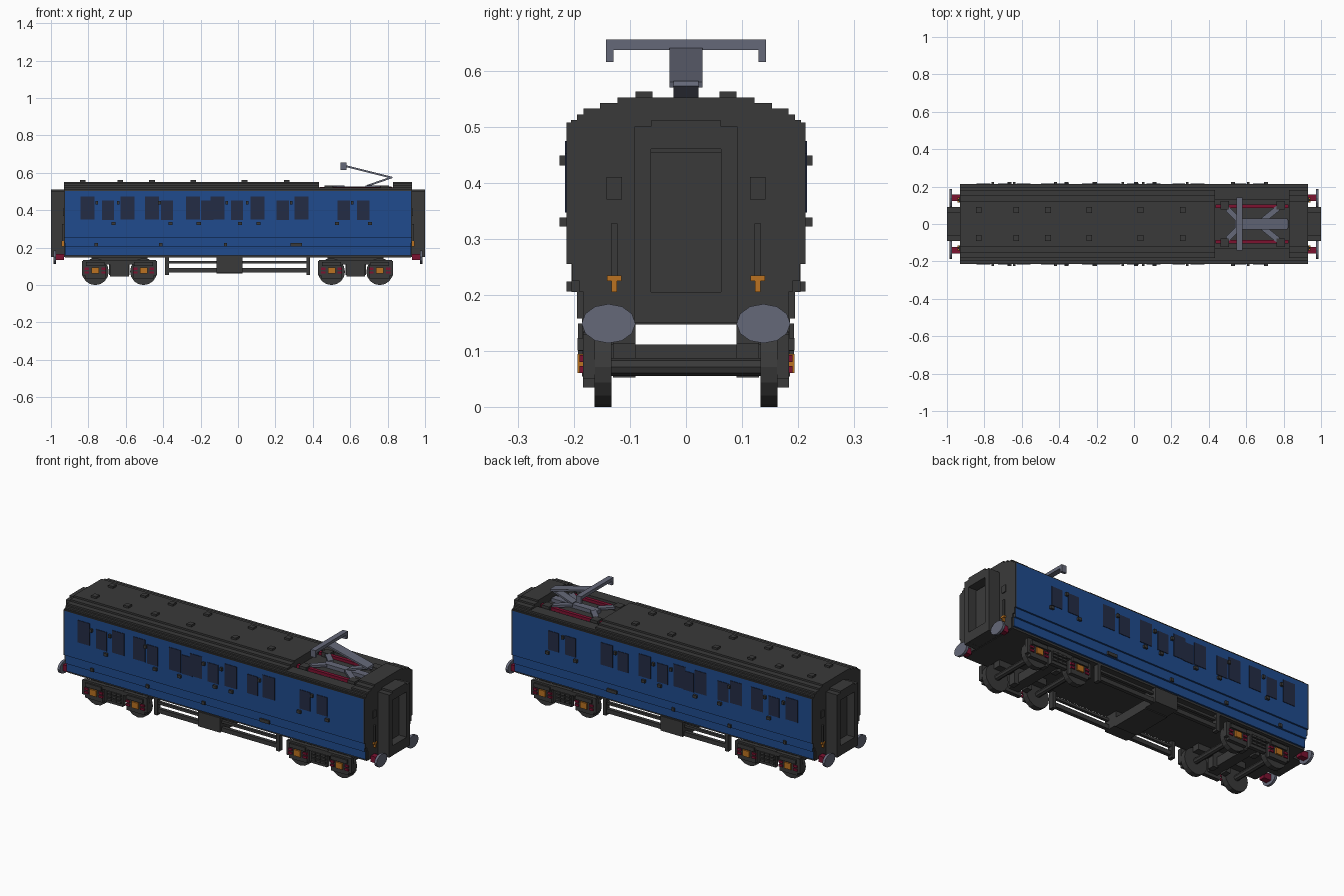
import bpy, bmesh, math
from mathutils import Matrix, Vector

default_cube = bpy.data.objects.get("Cube")
if default_cube:
    bpy.data.objects.remove(default_cube, do_unlink=True)


def material(name, rgb):
    m = bpy.data.materials.new(name)
    m.use_nodes = True
    m.diffuse_color = (*rgb, 1)
    m.node_tree.nodes["Principled BSDF"].inputs["Base Color"].default_value = (*rgb, 1)
    return m


DARK = material("charcoal", (.042, .042, .042))
BLUE = material("coach_blue", (.014, .07, .27))
GLASS = material("window_glass", (.017, .025, .06))
GREY = material("steel_grey", (.13, .14, .19))
RED = material("deep_red", (.2, .006, .03))
ORANGE = material("orange", (.5, .17, .015))


def finish(name, bm, *mats):
    bmesh.ops.recalc_face_normals(bm, faces=bm.faces)
    mesh = bpy.data.meshes.new(name)
    bm.to_mesh(mesh)
    bm.free()
    for m in mats:
        mesh.materials.append(m)
    ob = bpy.data.objects.new(name, mesh)
    bpy.context.collection.objects.link(ob)
    return ob


def signs(mirror, axis):
    return (1, -1) if axis in mirror else (1,)


def boxes(name, mat, items, mirror=""):
    """Boxes given as centre and size, mirrored across the named axes."""
    bm = bmesh.new()
    for (x, y, z), size in items:
        for sx in signs(mirror, "x"):
            for sy in signs(mirror, "y"):
                mtx = Matrix.Translation((sx * x, sy * y, z)) @ Matrix.Diagonal((*size, 1))
                bmesh.ops.create_cube(bm, size=1, matrix=mtx)
    return finish(name, bm, mat)


def discs(name, mat, centres, radius, depth, axis, mirror="", squash=1, sides=16):
    bm = bmesh.new()
    rot = Matrix.Rotation(math.pi / 2, 4, axis)
    for x, y, z in centres:
        for sx in signs(mirror, "x"):
            for sy in signs(mirror, "y"):
                mtx = Matrix.Translation((sx * x, sy * y, z)) @ Matrix.Diagonal((1, 1, squash, 1)) @ rot
                bmesh.ops.create_cone(bm, cap_ends=True, segments=sides, radius1=radius,
                                      radius2=radius, depth=depth, matrix=mtx)
    return finish(name, bm, mat)


def rods(name, mat, pairs, width, thick, mirror=""):
    bm = bmesh.new()
    for a, b in pairs:
        for sy in signs(mirror, "y"):
            p, q = [Vector((v[0], sy * v[1], v[2])) for v in (a, b)]
            rot = (q - p).to_track_quat("X", "Z").to_matrix().to_4x4()
            mtx = Matrix.Translation((p + q) / 2) @ rot @ Matrix.Diagonal(((q - p).length, width, thick, 1))
            bmesh.ops.create_cube(bm, size=1, matrix=mtx)
    return finish(name, bm, mat)


def extrude_profile(name, half, x0, x1, mats):
    """Symmetric cross-section swept along x."""
    bm = bmesh.new()
    ring = half + [(-y, z) for y, z in reversed(half)]
    face = bm.faces.new([bm.verts.new((x0, y, z)) for y, z in ring])
    new = bmesh.ops.extrude_face_region(bm, geom=[face])["geom"]
    bmesh.ops.translate(bm, vec=(x1 - x0, 0, 0), verts=[g for g in new if isinstance(g, bmesh.types.BMVert)])
    return finish(name, bm, *mats)


def staircase(steps, bottom):
    """Turn (half width, top) layers into stepped outline points."""
    out, z = [], bottom
    for w, top in steps:
        out += [(w, z), (w, top)]
        z = top
    return out


# Body shell with stepped lower panels
END = .925
shell = extrude_profile("body_shell", staircase([(.185, .158), (.194, .205), (.204, .255), (.213, .503)], .147),
                        -END, END, [BLUE, DARK])
for f in shell.data.polygons:
    if f.center.z < .157 or abs(f.normal.x) > .5:
        f.material_index = 1

# Stepped roof, with a shallow open bay for the current collector
crown = [(.213, .507), (.205, .512), (.194, .522), (.183, .532), (.153, .542), (.122, .552)]
extrude_profile("main_roof", staircase(crown, .503), -END, .433, [DARK])
extrude_profile("end_roof", staircase(crown, .503), .83, END, [DARK])
well = staircase(crown[:3], .503) + [(.13, .522), (.13, .508)]
extrude_profile("collector_bay", well, .433, .83, [DARK])
boxes("roof_vents", DARK, [((x, .075, .556), (.03, .03, .014)) for x in (-.83, -.63, -.46, -.24, .035, .26)], "y")

# End walls
wall = staircase([(.183, .205), (.19, .225), (.203, .255), (.213, .507)] + crown[1:], .15)
for s, label in ((1, "left"), (-1, "right")):
    extrude_profile(label + "_end_wall", wall, s * END, s * (END + .006), [DARK])

# Gangways with a recessed doorway
boxes("gangway_frames", DARK, [
    ((.964, .077, .325), (.072, .03, .35)), ((.964, -.077, .325), (.072, .03, .35)),
    ((.964, 0, .48), (.072, .124, .04)), ((.964, 0, .178), (.072, .124, .055)),
    ((.964, 0, .505), (.072, .124, .012)), ((.94, 0, .325), (.025, .124, .26))], "x")
boxes("end_fittings", DARK, [((.933, .128, .39), (.006, .028, .04)),
                             ((.935, .128, .28), (.01, .012, .095))], "xy")
boxes("lamp_brackets", ORANGE, [((.937, .128, .23), (.014, .026, .01)),
                                ((.937, .128, .22), (.012, .01, .03))], "xy")

# Buffers
boxes("buffer_shanks", RED, [((.952, .14, .15), (.046, .034, .034))], "xy")
discs("buffer_heads", GREY, [(.98, .138, .149)], .048, .014, "Y", "xy", .73, 12)

# Windows on both sides
tall = (-.805, -.59, -.46, -.24, -.11, .105, .34)
low = (-.695, -.38, -.165, -.005, .24, .565, .67)
SIDE = .213
boxes("tall_windows", GLASS, [((x, SIDE, .412), (.074, .006, .124)) for x in tall], "y")
boxes("door_windows", GLASS, [((x, SIDE, .4), (.066, .006, .106)) for x in low], "y")

# Handles, hinges and steps
boxes("door_handles", DARK, [((x, .219, .33), (.022, .012, .016)) for x in (-.665, -.36, -.21, .01, .11, .53, .705)], "y")
boxes("door_hinges", DARK, [((x, .219, .44), (.014, .012, .018)) for x in (-.755, -.64, -.42, -.06, .05, .285, .61)], "y")
boxes("lower_brackets", DARK, [((x, .206, .215), (w, .014, .018))
                               for x, w in ((-.757, .018), (-.414, .018), (-.067, .018), (.312, .06))], "y")

# Underframe trusses and equipment
boxes("trusses", DARK, [((0, .17, .122), (.76, .016, .014)), ((0, .17, .08), (.76, .02, .024)),
                        ((-.38, .17, .105), (.02, .03, .1)), ((.375, .17, .105), (.02, .03, .1))], "y")
boxes("equipment_boxes", DARK, [((-.045, .15, .108), (.138, .085, .082))], "y")
boxes("cross_beam", DARK, [((-.045, 0, .087), (.138, .23, .05))])

# Bogies
CENTRES = (-.634, .629)
AXLES = [c + d for c in CENTRES for d in (-.129, .129)]
HUB = .072
discs("wheels", DARK, [(x, .148, HUB) for x in AXLES], HUB, .03, "X", "y")
discs("axles", DARK, [(x, 0, HUB) for x in AXLES], .016, .28, "X", sides=8)
frame, springs = [], []
for c in CENTRES:
    frame += [((c, .173, .122), (.39, .022, .022)), ((c, .173, .09), (.1, .022, .09)),
              ((c, .11, .13), (.3, .04, .034))]
    springs += [((c + d, .186, z), (.026, .012, .012)) for d in (-.03, 0, .03) for z in (.068, .088, .106)]
    for s in (-1, 1):
        frame.append(((c + s * .19, .173, .09), (.022, .022, .08)))
        frame.append(((c + s * .04, .11, .1), (.03, .04, .095)))
for x in AXLES:
    frame.append(((x, .173, .078), (.11, .022, .085)))
    frame.append(((x, .187, .112), (.1, .012, .022)))
boxes("bogie_frames", DARK, frame, "y")
boxes("bogie_springs", DARK, springs, "y")
boxes("bogie_transoms", DARK, [((c, 0, .087), (.06, .33, .05)) for c in CENTRES])
boxes("axle_boxes", ORANGE, [((x, .187, .078), (.04, .012, .034)) for x in AXLES], "y")
boxes("spring_hangers", RED, [((x + d, .184, z), (.024, .012, .012))
                              for x in AXLES for d in (-.045, .045) for z in (.067, .087)], "y")

# Current collector on the roof
boxes("collector_rails", RED, [((.632, .095, .516), (.39, .02, .016))], "y")
boxes("insulators", DARK, [((x, .1, .52), (.045, .045, .026)) for x in (.485, .785)], "y")
boxes("collector_base", GREY, [((.68, 0, .518), (.28, .04, .02))])
rods("base_struts", GREY, [((.77, .085, .526), (.69, .02, .526)), ((.5, .08, .526), (.56, .02, .526))], .03, .012, "y")
rods("upper_arm", GREY, [((.56, 0, .64), (.82, 0, .575))], .058, .01)
rods("lower_arm", GREY, [((.825, 0, .577), (.69, 0, .53))], .044, .01)
boxes("contact_bar", GREY, [((.564, 0, .646), (.03, .286, .018))])
boxes("bar_horns", GREY, [((.564, .136, .627), (.03, .014, .024))], "y")
